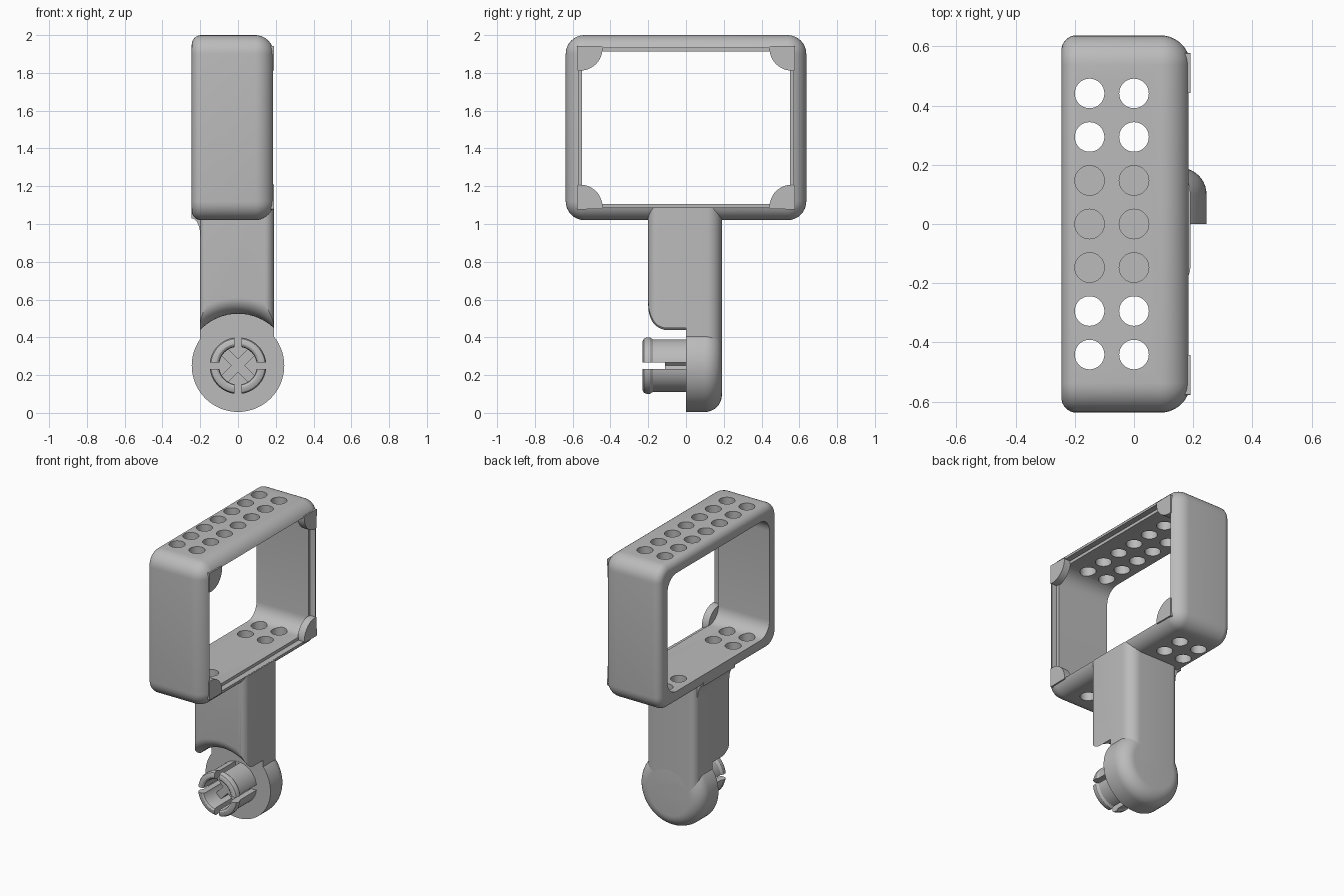
import bpy, bmesh
from math import sin, cos, pi

if "Cube" in bpy.data.objects:
    bpy.data.objects.remove(bpy.data.objects["Cube"])

GREY = (0.5, 0.5, 0.5, 1)
grey = bpy.data.materials.new("plain grey")
grey.use_nodes = True
grey.diffuse_color = GREY
grey.node_tree.nodes["Principled BSDF"].inputs["Base Color"].default_value = GREY


def loft(name, *shells, closed=False):
    """Skin each list of equal-length rings; cap the ends or join them in a loop."""
    bm = bmesh.new()
    for rings in shells:
        vs = [[bm.verts.new(p) for p in ring] for ring in rings]
        pairs = list(zip(vs, vs[1:]))
        if closed:
            pairs.append((vs[-1], vs[0]))
        else:
            bm.faces.new(vs[0])
            bm.faces.new(vs[-1])
        for a, b in pairs:
            for i in range(len(a)):
                bm.faces.new((a[i - 1], a[i], b[i], b[i - 1]))
    bmesh.ops.recalc_face_normals(bm, faces=bm.faces)
    mesh = bpy.data.meshes.new(name)
    bm.to_mesh(mesh)
    bm.free()
    mesh.materials.append(grey)
    ob = bpy.data.objects.new(name, mesh)
    bpy.context.collection.objects.link(ob)
    return ob


def activate(ob):
    bpy.ops.object.select_all(action='DESELECT')
    ob.select_set(True)
    bpy.context.view_layer.objects.active = ob


def cut(ob, cutter):
    activate(ob)
    mod = ob.modifiers.new("cut", 'BOOLEAN')
    mod.operation, mod.solver, mod.object = 'DIFFERENCE', 'EXACT', cutter
    bpy.ops.object.modifier_apply(modifier=mod.name)
    bpy.data.objects.remove(cutter)


def rounded(u0, u1, v0, v1, radii, n=8):
    """Rounded rectangle, radii from the (+u,+v) corner anticlockwise."""
    pts = []
    corners = ((u1, v1, -1, -1), (u0, v1, 1, -1), (u0, v0, 1, 1), (u1, v0, -1, 1))
    for k, ((u, v, su, sv), r) in enumerate(zip(corners, radii)):
        for i in range(n + 1):
            a = (k + i / n) * pi / 2
            pts.append((u + su * r + r * cos(a), v + sv * r + r * sin(a)))
    return pts


def turn(r, y, n=64, zc=0.25):
    """Circle around the pivot axis."""
    return [(r * cos(2 * pi * i / n), y, zc + r * sin(2 * pi * i / n)) for i in range(n)]


def box(x0, x1, y0, y1, z0, z1):
    return [[(x0, y0, z), (x1, y0, z), (x1, y1, z), (x0, y1, z)] for z in (z0, z1)]


# Frame: a closed cross-section swept round a rounded rectangle
def frame_ring(x, inset, r):
    pts = rounded(-0.637 + inset, 0.637 - inset, 1.02 + inset, 2.0 - inset, [r] * 4)
    return [(x, y, z) for y, z in pts]


section = []
for i in range(9):                       # small rounding on the -x rim
    a = i / 8 * pi / 2
    d = 0.05 * (1 - sin(a))
    section.append((-0.195 - 0.05 * cos(a), d, 0.1 - d))
for i in range(9):                       # larger rounding on the +x rim
    a = i / 8 * 1.234
    d = 0.1 * (1 - cos(a))
    section.append((0.09 + 0.1 * sin(a), d, 0.1 - d))
section += [(0.145, 0.067, 0.1), (0.145, 0.087, 0.1), (-0.245, 0.087, 0.1)]
frame = loft("frame", [frame_ring(*s) for s in section], closed=True)

# Rows of round holes; the middle ones pierce only the top
holes = []
for x in (-0.15, 0):
    for k in range(-3, 4):
        low = 0.9 if abs(k) > 1 else 1.5
        holes.append([[(x + 0.05 * cos(i * pi / 16), 0.147 * k + 0.05 * sin(i * pi / 16), z)
                       for i in range(32)] for z in (low, 2.1)])
cut(frame, loft("hole_cutter", *holes))


# Retaining tabs in the four corners of the +x opening
def tab_ring(x, sy, sz):
    ring = []
    for i in range(48):
        a = i * pi / 24 + 0.01
        y = min(0.56 + 0.118 * cos(a), 0.575 + 0.002 * cos(a))
        z = min(0.42 + 0.118 * sin(a), 0.43 + 0.002 * sin(a))
        ring.append((x, sy * y, 1.51 + sz * z))
    return ring


corner_tabs = loft("corner_tabs", *[[tab_ring(x, sy, sz) for x in (0.14, 0.19)]
                                    for sy in (-1, 1) for sz in (-1, 1)])

# Handle, hollowed at the lower front to clear the mating joint
plan = rounded(-0.2, 0.19, -0.2, 0.19, (0.08, 0.05, 0.03, 0.05))
handle = loft("handle", [[(x, y, z) for x, y in plan] for z in (0.25, 1.085)])
flare = [turn(0.275, 0)]
for i in range(11):
    a = i / 10 * pi / 2
    flare.append(turn(0.275 + 0.085 * (1 - cos(a)), -0.1 - 0.1 * sin(a)))
flare.append(turn(0.38, -0.3))
cut(handle, loft("clearance_cutter", flare))

# Fillet between the handle and the -x rim
arc = [(-0.245 + 0.045 * cos(i / 8 * pi / 2), 0.94 + 0.09 * sin(i / 8 * pi / 2))
       for i in range(9)]
outline = arc + [(-0.245, 1.07), (-0.15, 1.07), (-0.15, 0.94)]
handle_fillet = loft("handle_fillet", [[(x, y, z) for x, z in outline] for y in (-0.18, 0.16)])

# Pivot disc with a rounded back edge
disc = [turn(0.245, 0)]
for i in range(11):
    a = i / 10 * pi / 2
    disc.append(turn(0.155 + 0.09 * cos(a), 0.1 + 0.09 * sin(a)))
pivot_disc = loft("pivot_disc", disc)

# Split snap pin: lathed tube with a rounded lip, then slotted
tube = [(0.10, 0.01), (0.14, 0.01), (0.14, -0.175), (0.15, -0.19), (0.15, -0.21),
        (0.144, -0.223), (0.13, -0.23), (0.115, -0.23), (0.104, -0.223), (0.10, -0.21)]
snap_pin = loft("snap_pin", [turn(r, y) for r, y in tube], closed=True)
cut(snap_pin, loft("slot_cutter_a", box(-0.018, 0.018, -0.3, -0.001, 0, 0.5)))
cut(snap_pin, loft("slot_cutter_b", box(-0.2, 0.2, -0.3, -0.001, 0.232, 0.268)))

# Diagonal cross rib inside the pin
s = 0.5 ** 0.5


def rib(sign):
    corners = ((-0.103, -0.025), (0.103, -0.025), (0.103, 0.025), (-0.103, 0.025))
    return [[(s * (u - sign * v), y, 0.25 + s * (sign * u + v)) for u, v in corners]
            for y in (0.01, -0.11)]


cross_rib = loft("cross_rib", rib(1), rib(-1))

# Smooth curved surfaces, keep edges crisp
for ob in (frame, corner_tabs, handle, handle_fillet, pivot_disc, snap_pin, cross_rib):
    activate(ob)
    bpy.ops.object.shade_smooth_by_angle(angle=pi / 6)
